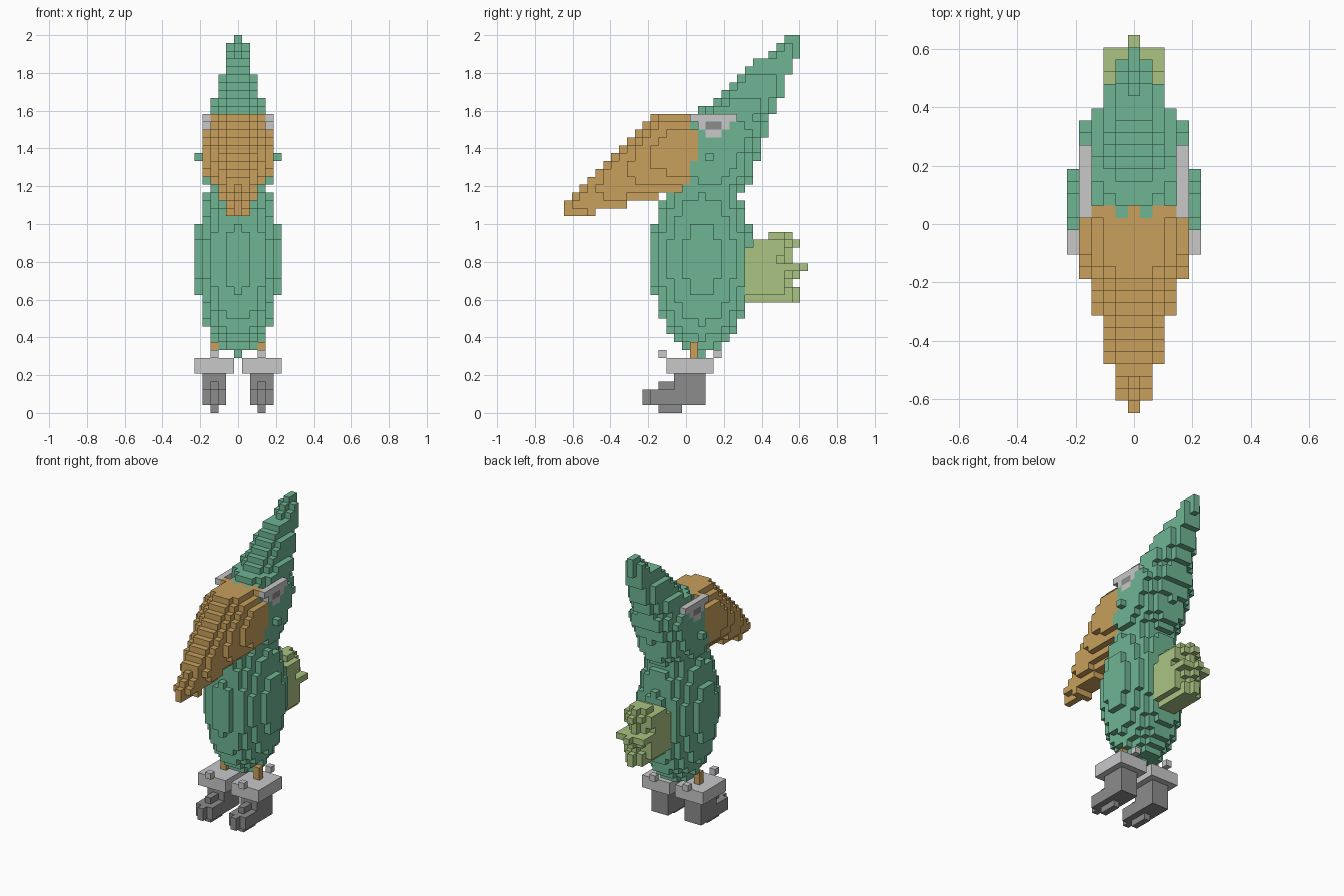
import bpy
from mathutils import Vector

cube = bpy.data.objects.get("Cube")
if cube:
    bpy.data.objects.remove(cube, do_unlink=True)

UNIT = 1 / 24          # edge of one block
grid = {}              # block position -> part name; later parts replace earlier ones


def material(name, r, g, b):
    m = bpy.data.materials.new(name)
    m.use_nodes = True
    m.diffuse_color = (r, g, b, 1)
    m.node_tree.nodes["Principled BSDF"].inputs["Base Color"].default_value = (r, g, b, 1)
    return m


green = material("feather green", .156, .462, .287)
orange = material("beak orange", .578, .352, .107)
lime = material("tail lime", .402, .552, .223)
light = material("light grey", .578, .578, .59)
dark = material("dark grey", .262, .262, .262)


def fill(part, xs, ys, zs, rule=lambda x, y, z: True):
    """Fill inclusive block ranges where the rule holds."""
    for x in range(xs[0], xs[1] + 1):
        for y in range(ys[0], ys[1] + 1):
            for z in range(zs[0], zs[1] + 1):
                if rule(x, y, z):
                    grid[x, y, z] = part


def ellipsoid(part, centre, radii):
    def inside(*p):
        return sum(((a - c) / r) ** 2 for a, c, r in zip(p, centre, radii)) <= 1.0001
    fill(part, *[(int(c - r) - 1, int(c + r) + 1) for c, r in zip(centre, radii)], inside)


def oval(a, b, half_a, half_b):
    return (a / half_a) ** 2 + (b / half_b) ** 2 <= 1.04


# Body and head
ellipsoid("body", (0, 2, 19), (5.4, 6.4, 12.1))
ellipsoid("head", (0, 3, 32), (5, 6, 6))


# Crest: leaning cone in horizontal slices
def crest(x, y, z):
    down = 47 - z
    low = max(round(13 - 1.18 * down), 2)
    high = round(14.3 - .4 * down)
    return low <= y <= high and oval(x, y - (low + high) / 2,
                                     min(.68 + .32 * down, 4.4), (high - low) / 2 + .5)


fill("crest", (-5, 5), (0, 15), (33, 47), crest)


# Beak: drooping cone in vertical slices
def beak(x, y, z):
    along = y + 15
    low = 25 + along // 4
    high = min(26 + along, 37)
    return low <= z <= high and oval(x, z - (low + high) / 2,
                                     min(.82 + .29 * along, 4.6), (high - low) / 2 + .5)


fill("beak", (-5, 5), (-15, 0), (25, 37), beak)
fill("beak", (-4, 4), (1, 1), (32, 37),
     lambda x, y, z: z < 36 and abs(x) == 4 or z > 36 and abs(x) in (0, 2, 3))

# Spiky tail: one depth range for each layer
layers = [(10, 14), (9, 14), (8, 13), (8, 14), (9, 15), (9, 13), (10, 13), (11, 14), (13, 13)]
for z, (near, far) in enumerate(layers, 14):
    fill("tail", (-3, 3), (near - 2, far), (z, z), lambda x, y, z:
         (x, y, z) not in grid and oval(x, z - 18, 2.9, 5.2)
         and (y < far - abs(x) / 2 or (y == far and x == 0)
              or (y == far - 1 and (x + z) % 2 == 0)))

# Eyes, legs and boots, mirrored
for s, side in ((1, "left"), (-1, "right")):
    def box(part, xs, ys, zs):
        fill(side + "_" + part, sorted((s * xs[0], s * xs[1])), ys, zs)

    box("eye_frame", (4, 4), (1, 6), (37, 37))
    box("eye_frame", (4, 4), (2, 5), (36, 36))
    box("eye_frame", (4, 4), (3, 4), (35, 35))
    box("pupil", (4, 4), (3, 4), (36, 36))
    box("leg", (3, 3), (1, 1), (7, 8))
    box("cuff", (1, 5), (-2, 3), (5, 6))
    box("cuff_knobs", (3, 3), (-3, -3), (7, 7))
    box("cuff_knobs", (3, 3), (4, 4), (7, 7))
    box("boot", (2, 4), (-1, 2), (1, 4))
    box("boot", (2, 4), (-4, -2), (1, 2))
    box("boot", (3, 3), (-5, -5), (1, 2))
    box("boot", (3, 3), (-3, -2), (3, 3))
    box("boot", (3, 3), (-3, -1), (0, 0))

# Skin every part with the exposed block faces
colours = {"beak": orange, "leg": orange, "tail": lime, "eye_frame": light,
           "cuff": light, "cuff_knobs": light, "pupil": dark, "boot": dark}
for part in sorted(set(grid.values())):
    verts, faces = {}, []
    for pos in (p for p, owner in grid.items() if owner == part):
        for axis in range(3):
            for sign in (1, -1):
                step = Vector((0, 0, 0))
                step[axis] = sign
                if tuple(int(c) for c in Vector(pos) + step) in grid:
                    continue
                u, v = Vector((0, 0, 0)), Vector((0, 0, 0))
                u[(axis + 1) % 3] = .5
                v[(axis + 2) % 3] = .5 * sign
                middle = Vector(pos) + step / 2 + Vector((0, 0, .5))
                corners = [middle - u - v, middle + u - v, middle + u + v, middle - u + v]
                faces.append([verts.setdefault(tuple(c * UNIT), len(verts)) for c in corners])
    if not faces:
        continue
    mesh = bpy.data.meshes.new(part)
    mesh.from_pydata(list(verts), [], faces)
    key = part.removeprefix("left_").removeprefix("right_")
    mesh.materials.append(colours.get(key, green))
    bpy.context.collection.objects.link(bpy.data.objects.new(part, mesh))
